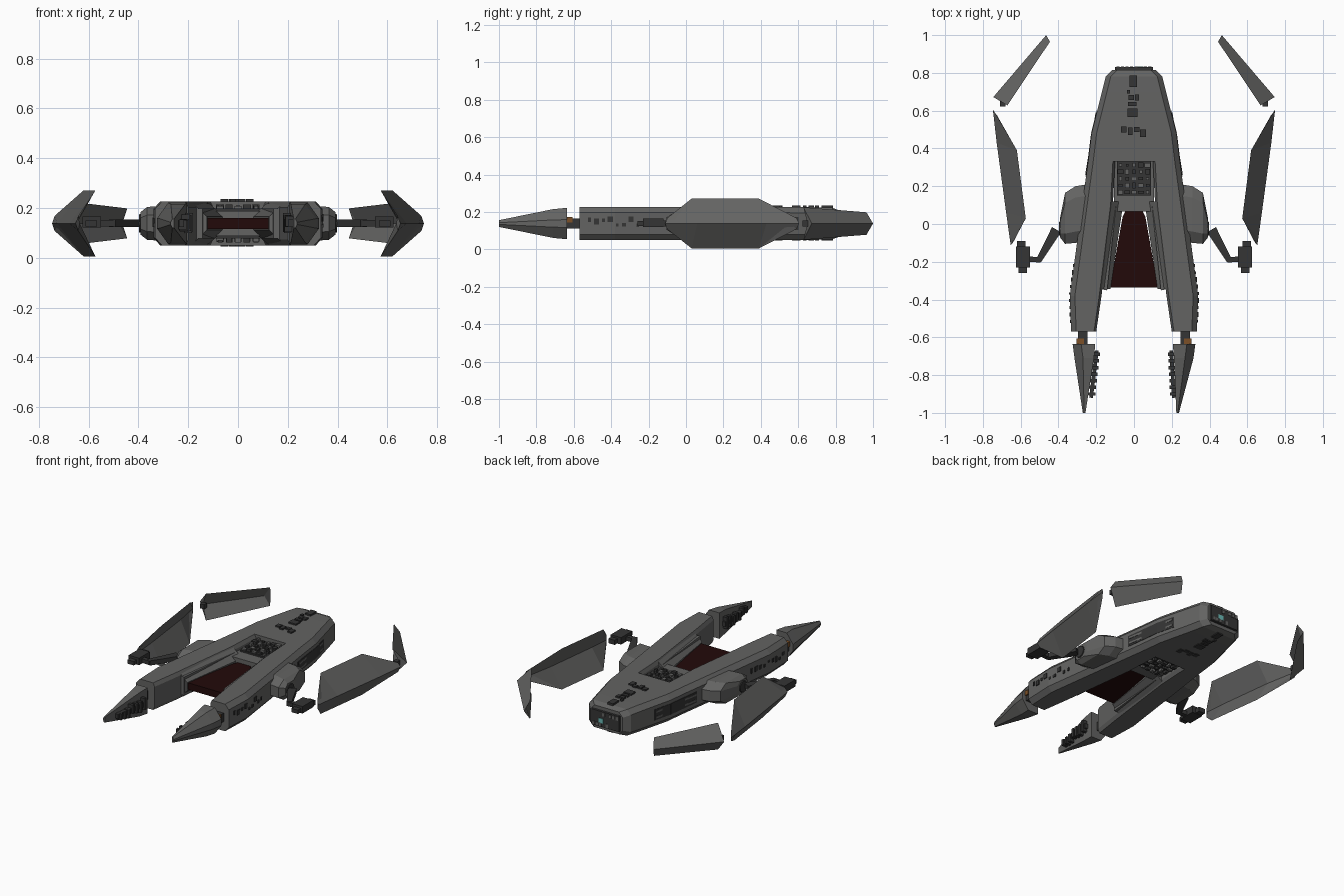
import bpy, bmesh, math, random
from mathutils import Vector

if "Cube" in bpy.data.objects:
    bpy.data.objects.remove(bpy.data.objects["Cube"])

random.seed(4)
ZC = 0.138  # mid plane height


def material(name, rgb):
    m = bpy.data.materials.new(name)
    m.diffuse_color = (*rgb, 1)
    m.use_nodes = True
    m.node_tree.nodes["Principled BSDF"].inputs["Base Color"].default_value = m.diffuse_color
    return m


HULL = material("hull_grey", (0.125, 0.125, 0.122))
DARK = material("dark_metal", (0.035, 0.035, 0.035))
RED = material("dark_red", (0.016, 0.003, 0.003))
ORANGE = material("orange", (0.2, 0.08, 0.02))
TEAL = material("teal", (0.15, 0.5, 0.48))


def loft(name, rings, side=1, mat=None):
    """Skin equal-length rings of (x, y, height from mid plane), cap both ends."""
    bm = bmesh.new()
    vs = [[bm.verts.new((side * x, y, ZC + z)) for x, y, z in r] for r in rings]
    n = len(vs[0])
    for a, b in zip(vs, vs[1:]):
        for i in range(n):
            j = (i + 1) % n
            bm.faces.new((a[i], a[j], b[j], b[i]))
    bm.faces.new(vs[0])
    bm.faces.new(vs[-1][::-1])
    bmesh.ops.recalc_face_normals(bm, faces=bm.faces)
    me = bpy.data.meshes.new(name)
    bm.to_mesh(me)
    bm.free()
    ob = bpy.data.objects.new(name, me)
    bpy.context.collection.objects.link(ob)
    me.materials.append(mat or HULL)
    return ob


def beam(name, p, q, w, h, z=0, side=1, mat=None, w2=None):
    """Flat bar from p to q in plan, width w (to w2), height h."""
    p, q = Vector(p), Vector(q)
    d = (q - p).normalized()
    n = Vector((-d.y, d.x))
    rings = []
    for c, ww in ((p, w), (q, w2 or w)):
        a, b = c + n * ww / 2, c - n * ww / 2
        rings.append([(a.x, a.y, z - h / 2), (b.x, b.y, z - h / 2),
                      (b.x, b.y, z + h / 2), (a.x, a.y, z + h / 2)])
    return loft(name, rings, side, mat)


def box(name, x, y, z, sx, sy, sz, side=1, mat=None):
    return beam(name, (x, y - sy / 2), (x, y + sy / 2), sx, sz, z, side, mat)


# Outer hull edge in plan, rear to front
EDGE = [(.815, .115), (.78, .15), (.70, .17), (.48, .225), (.33, .243),
        (.10, .275), (-.10, .302), (-.38, .34), (-.57, .333)]


def edge(y):
    for (y0, x0), (y1, x1) in zip(EDGE, EDGE[1:]):
        if y1 <= y <= y0:
            return x0 + (x1 - x0) * (y0 - y) / (y0 - y1)


def outer(y, h):
    x = edge(y)
    return [(x - .027, y, h), (x, y, h - .03), (x, y, .03 - h), (x - .027, y, -h)]


# Rear hull, one octagonal loft
rings = []
for y, h in ((.815, .072), (.78, .085), (.70, .087), (.48, .088), (.33, .088)):
    o = outer(y, h)
    rings.append(o + [(-x, yy, z) for x, yy, z in reversed(o)])
loft("rear_hull", rings)
box("rear_plate", 0, .82, 0, .2, .02, .1, mat=DARK)
box("rear_light", .03, .829, -.01, .035, .008, .03, mat=TEAL)

for s in (1, -1):
    tag = "right" if s == 1 else "left"

    # Prongs with their sloping inner flanks
    rings = []
    for y, xi in ((.33, .10), (.10, .112), (-.10, .137), (-.38, .172), (-.57, .2)):
        rings.append(outer(y, .088) + [(xi + .012, y, -.088), (xi, y, -.065),
                                       (xi, y, .065), (xi + .012, y, .088)])
    loft(f"{tag}_prong", rings, s)
    loft(f"{tag}_inner_flank",
         [[(a, y, -.027), (b, y, -.08), (b, y, .08), (a, y, .027)]
          for y, a, b in ((.12, .055, .115), (-.345, .125, .18))], s)
    beam(f"{tag}_inner_rail", (.105, .1), (.152, -.35), .02, .12, 0, s)

    # Long dark vents on the hull sides with slats
    beam(f"{tag}_vent", (edge(.6) - .002, .6), (edge(.48) - .002, .48), .008, .07, 0, s, DARK)
    beam(f"{tag}_vent_front", (edge(.48) - .002, .48), (edge(.25) - .002, .25), .008, .07, 0, s, DARK)
    for k, z in enumerate((-.018, .018)):
        beam(f"{tag}_slat_{k}", (edge(.59), .59), (edge(.26), .26), .012, .012, z, s)

    # Small fittings on the prong sides
    for k in range(9):
        y = -.22 - .037 * k
        box(f"{tag}_prong_fitting_{k}", edge(y), y, random.uniform(-.015, .025), .01,
            random.uniform(.012, .03), random.uniform(.01, .035), s, DARK)

    # Front pods, their joints and inner machinery
    box(f"{tag}_pod_joint", .272, -.6, 0, .05, .09, .055, s, DARK)
    box(f"{tag}_joint_light", .285, -.622, .02, .04, .03, .03, s, ORANGE)
    tip = -.018 if s == 1 else .015
    rings = []
    for y, xi, xt, xo, h in ((-.635, .205, .28, .325, .084), (-.71, .212, .27, .315, .077),
                             (-1.0, .242 + tip, .249 + tip, .256 + tip, .018)):
        rings.append([(xi, y, -h), (xt, y, -h), (xo, y, -h * .25),
                      (xo, y, h * .25), (xt, y, h), (xi, y, h)])
    loft(f"{tag}_front_pod", rings, s)
    beam(f"{tag}_pod_rack", (.197, -.67), (.22 + tip / 2, -.92), .02, .03, 0, s, DARK)
    for k in range(7):
        y = -.69 - .035 * k
        box(f"{tag}_pod_fitting_{k}", .198 + (.003 + tip / 14) * k, y, random.uniform(-.01, .01),
            .035, .018, .075 - .006 * k, s, DARK)

    # Side pods with socket
    rings = []
    for x, y0, y1, h in ((.25, -.09, .21, .07), (.31, -.1, .2, .07),
                         (.365, -.105, .165, .066), (.392, -.07, .03, .045)):
        c = (y1 - y0) * .2
        rings.append([(x, y0, -h / 2), (x, y0 + c, -h), (x, y1 - c, -h), (x, y1, -h / 2),
                      (x, y1, h / 2), (x, y1 - c, h), (x, y0 + c, h), (x, y0, h / 2)])
    loft(f"{tag}_side_pod", rings, s)
    loft(f"{tag}_socket", [[(x, -.025 + r * math.cos(t * math.pi / 6), r * math.sin(t * math.pi / 6))
                            for t in range(12)] for x, r in ((.37, .042), (.398, .036))], s, DARK)

    # Bent arm with gun
    beam(f"{tag}_arm_upper", (.41, -.03), (.505, -.195), .055, .03, 0, s, DARK, w2=.03)
    beam(f"{tag}_arm_lower", (.495, -.19), (.57, -.185), .028, .026, 0, s, DARK)
    box(f"{tag}_gun_body", .588, -.175, .005, .075, .11, .045, s, DARK)
    box(f"{tag}_gun_rear", .598, -.11, 0, .045, .04, .03, s, DARK)
    box(f"{tag}_gun_muzzle", .59, -.24, 0, .045, .04, .025, s, DARK)

    # Chevron wings: outer ridge, upper edge, inner ridge, lower edge
    def chevron(name, stations):
        loft(name, [[(*o, 0), (*t, h), (*i, 0), (*t, -h)] for o, t, i, h in stations], s)

    chevron(f"{tag}_wing", [
        ((.653, -.112), (.642, -.1), (.636, -.09), .03),
        ((.677, .06), (.573, .03), (.648, .04), .133),
        ((.727, .43), (.62, .39), (.692, .4), .133),
        ((.747, .605), (.737, .59), (.725, .575), .03)])
    chevron(f"{tag}_rear_fin", [
        ((.745, .672), (.67, .628), (.708, .65), .087),
        ((.465, 1.0), (.445, .965), (.48, .955), .06)])
    box(f"{tag}_fin_joint", .695, .637, 0, .03, .03, .03, s, DARK)

# Red inner deck and grey deck, visible from both faces
loft("red_deck", [[(-w, y, -.022), (w, y, -.022), (w, y, .022), (-w, y, .022)]
                  for y, w in ((.07, .045), (.04, .06), (-.335, .127))], mat=RED)
box("inner_deck", 0, .2, 0, .21, .27, .1)

# Machinery panels and hull fittings on the top and underside
FITTINGS = [(-.005, .755, .04, .06), (-.03, .7, .015, .02), (-.015, .67, .03, .025),
            (.015, .67, .022, .03), (-.01, .635, .045, .02), (-.008, .59, .055, .045),
            (-.055, .5, .03, .03), (-.02, .49, .025, .04), (.015, .5, .03, .025),
            (.048, .48, .03, .04)]
for f in (1, -1):
    lvl = "upper" if f == 1 else "lower"
    box(f"{lvl}_panel", 0, .24, f * .05, .18, .18, .02, mat=DARK)
    for i in range(5):
        for j in range(5):
            box(f"{lvl}_panel_part_{i}_{j}", -.072 + .036 * i, .168 + .036 * j, f * .062,
                random.uniform(.015, .032), random.uniform(.012, .03),
                random.uniform(.01, .03), mat=DARK if (i + j) % 2 else None)
    for k, (x, y, sx, sy) in enumerate(FITTINGS):
        box(f"{lvl}_hull_fitting_{k}", x, y, f * .088, sx, sy, .018 if f == 1 else .008, mat=DARK)

# Fittings on the rear plate
for k in range(8):
    box(f"rear_fitting_{k}", -.085 + .024 * k, .828, random.choice((-.035, .035)),
        .017, .012, random.uniform(.015, .035))
